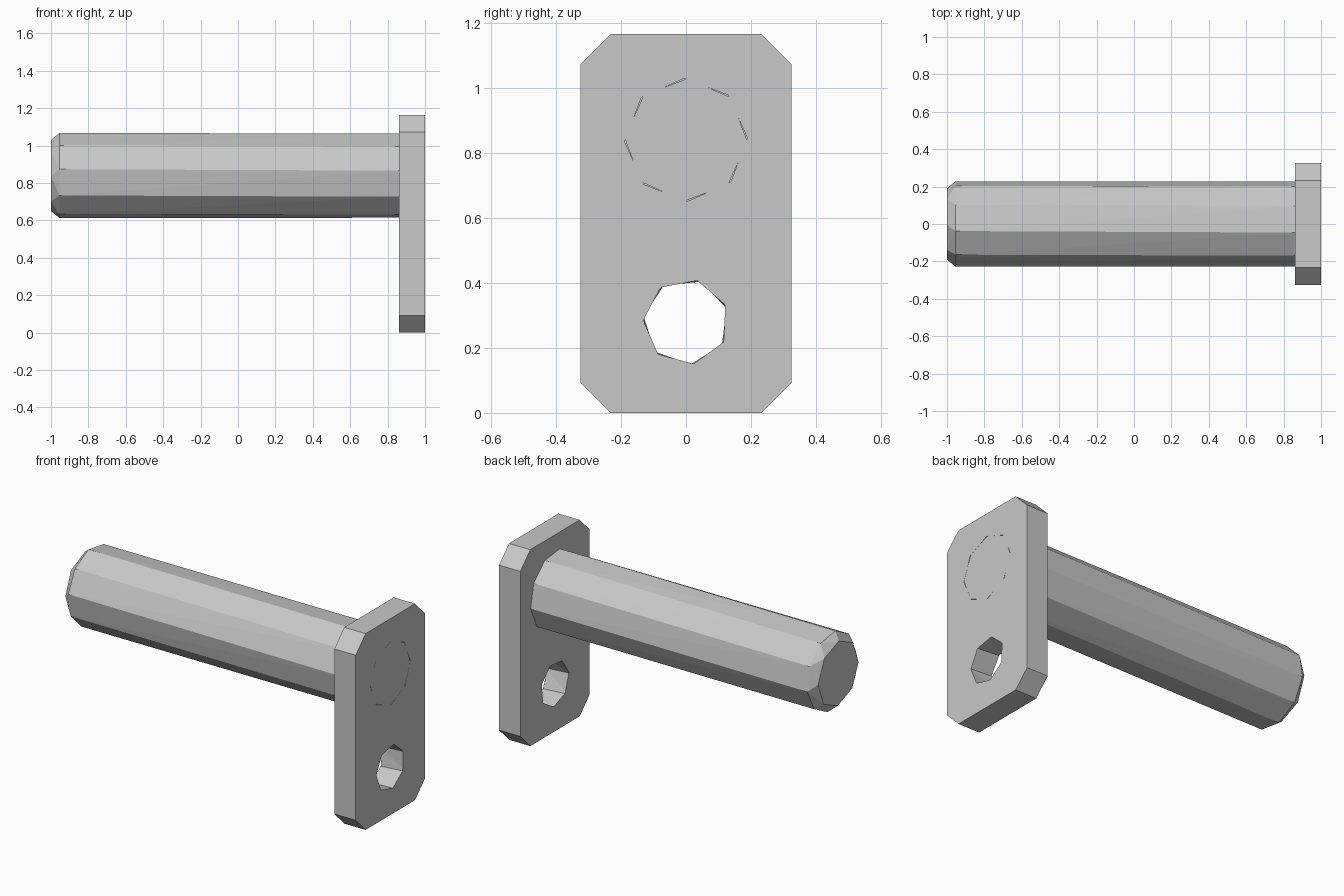
import bpy, bmesh
from math import cos, sin, radians

cube = bpy.data.objects.get("Cube")
if cube:
    bpy.data.objects.remove(cube, do_unlink=True)

grey = bpy.data.materials.new("plain_grey")
grey.use_nodes = True
colour = (0.58, 0.58, 0.58, 1)
grey.diffuse_color = colour
grey.node_tree.nodes["Principled BSDF"].inputs["Base Color"].default_value = colour

PIN_Z, HOLE_Z = 0.84, 0.28
PLATE_IN, PLATE_OUT = 0.86, 1.0


def ring(x, sides, radius, turn, z):
    """Regular polygon around the x axis, turned by some degrees."""
    angles = [radians(turn + 360 * i / sides) for i in range(sides)]
    return [(x, radius * cos(a), z + radius * sin(a)) for a in angles]


def hull(name, points):
    """Convex solid wrapped around the points."""
    bm = bmesh.new()
    for p in points:
        bm.verts.new(p)
    bmesh.ops.convex_hull(bm, input=bm.verts)
    bmesh.ops.dissolve_limit(bm, angle_limit=radians(0.3),
                             verts=bm.verts, edges=bm.edges)
    bmesh.ops.recalc_face_normals(bm, faces=bm.faces)
    mesh = bpy.data.meshes.new(name)
    bm.to_mesh(mesh)
    bm.free()
    mesh.materials.append(grey)
    obj = bpy.data.objects.new(name, mesh)
    bpy.context.collection.objects.link(obj)
    return obj


def cut(target, cutter):
    """Subtract the cutter, bake the result and discard the cutter."""
    mod = target.modifiers.new("cut", 'BOOLEAN')
    mod.operation, mod.solver, mod.object = 'DIFFERENCE', 'EXACT', cutter
    graph = bpy.context.evaluated_depsgraph_get()
    baked = bpy.data.meshes.new_from_object(target.evaluated_get(graph))
    target.modifiers.clear()
    target.data = baked
    bpy.data.objects.remove(cutter, do_unlink=True)


# Plate with clipped corners
half, top, clip = 0.325, 1.165, 0.093
outline = []
for y in (-1, 1):
    outline += [(y * half, clip), (y * half, top - clip),
                (y * (half - clip), 0), (y * (half - clip), top)]
plate = hull("end_plate", [(x, y, z) for x in (PLATE_IN, PLATE_OUT) for y, z in outline])

# Slightly twisted seven-sided hole, and eight-sided socket for the pin
cut(plate, hull("hole_cutter", ring(PLATE_IN - 0.02, 7, 0.131, 70, HOLE_Z)
                + ring(PLATE_OUT + 0.02, 7, 0.131, 75, HOLE_Z)))
cut(plate, hull("socket_cutter", ring(PLATE_IN - 0.02, 8, 0.189, 1.5, PIN_Z)
                + ring(PLATE_OUT + 0.02, 8, 0.189, 1.5, PIN_Z)))

# Ten-sided pin with a chamfered end
pin = hull("pin", ring(-1, 8, 0.19, 1.5, PIN_Z)
           + ring(-0.955, 10, 0.23, 27.5, PIN_Z)
           + ring(PLATE_IN, 10, 0.23, 29.5, PIN_Z))

# Plug that fills the socket, leaving hairline gaps
plug = hull("pin_plug", ring(PLATE_IN - 0.01, 8, 0.189, -1.5, PIN_Z)
            + ring(PLATE_OUT - 0.0005, 8, 0.189, -1.5, PIN_Z))

for obj in (plate, pin, plug):
    for face in obj.data.polygons:
        face.use_smooth = False
